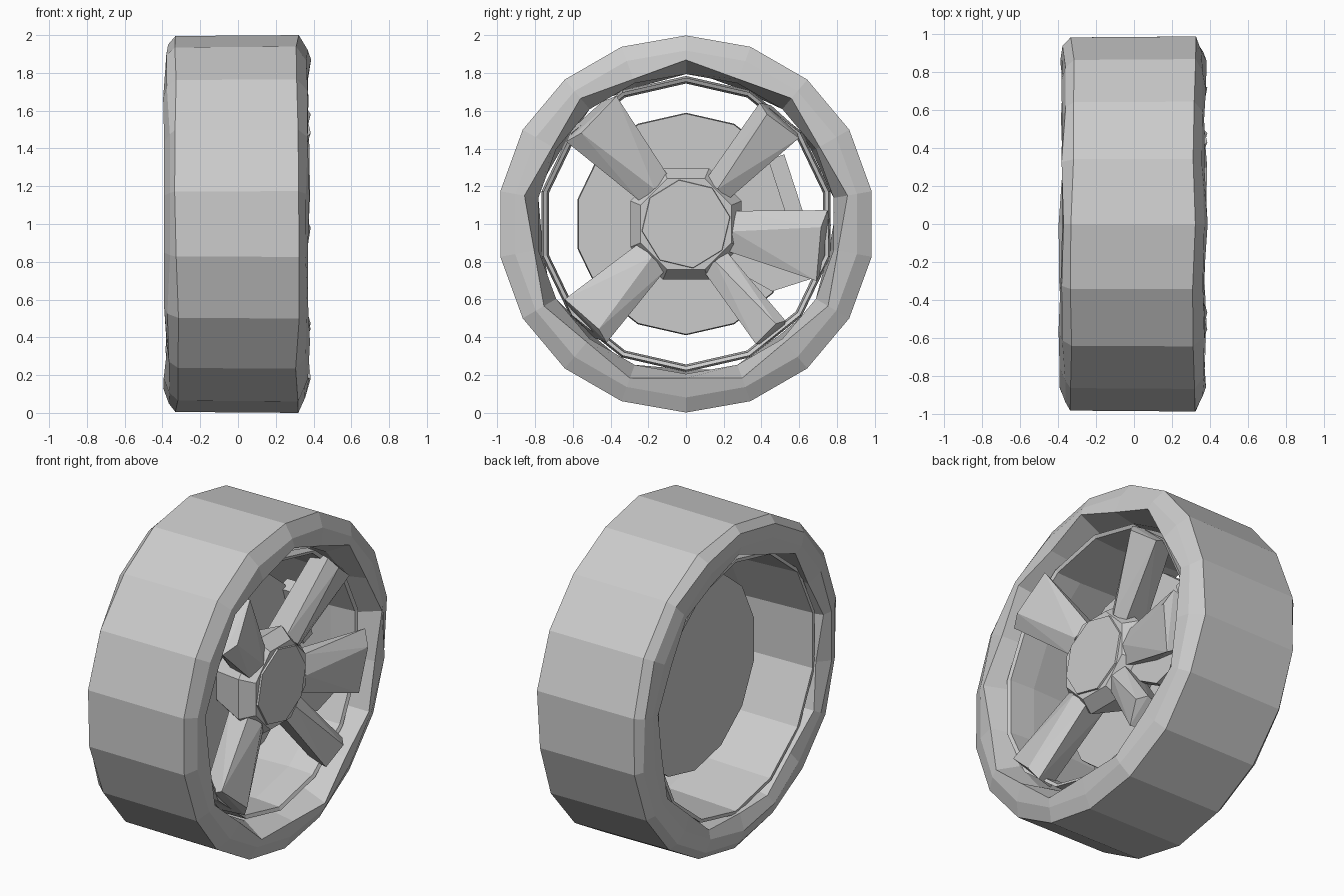
import bpy, bmesh, math, random
from mathutils import Vector

random.seed(4)
old = bpy.data.objects.get("Cube")
if old:
    bpy.data.objects.remove(old, do_unlink=True)

GREY = (0.6, 0.6, 0.6, 1.0)
mat = bpy.data.materials.new("plain grey")
mat.use_nodes = True
mat.diffuse_color = GREY
bsdf = next(n for n in mat.node_tree.nodes if n.type == 'BSDF_PRINCIPLED')
bsdf.inputs["Base Color"].default_value = GREY


def finish(bm, name):
    bmesh.ops.recalc_face_normals(bm, faces=bm.faces[:])
    mesh = bpy.data.meshes.new(name)
    bm.to_mesh(mesh)
    bm.free()
    mesh.materials.append(mat)
    obj = bpy.data.objects.new(name, mesh)
    bpy.context.scene.collection.objects.link(obj)
    return obj


def polar(x, r, angle, side=0.0):
    """Point at a radius and angle around the axle, shifted sideways."""
    c, s = math.cos(angle), math.sin(angle)
    return Vector((x, r * c - side * s, 1 + r * s + side * c))


def lathe(name, profile, n, ring=True, jitter=0.0, turn=0.0):
    """Revolve (x, radius, halved) points; halved rings have half the corners."""
    bm = bmesh.new()
    loops = []
    for x, r, halved in profile:
        loop = []
        for i in range(n):
            radius = r * math.cos(math.tau / n) if halved and i % 2 else r
            angle = math.pi / 2 + math.tau * (i + turn) / n
            loop.append(bm.verts.new(
                polar(x + random.uniform(-jitter, jitter), radius, angle)))
        loops.append(loop)
    pairs = list(zip(loops, loops[1:]))
    if ring:
        pairs.append((loops[-1], loops[0]))
    else:
        bm.faces.new(loops[0])
        bm.faces.new(loops[-1])
    for a, b in pairs:
        for i in range(n):
            j = (i + 1) % n
            bm.faces.new((a[i], a[j], b[j], b[i]))
    return finish(bm, name)


def hull(name, points):
    bm = bmesh.new()
    verts = [bm.verts.new(p) for p in points]
    bmesh.ops.convex_hull(bm, input=verts)
    loose = [v for v in bm.verts if not v.link_faces]
    bmesh.ops.delete(bm, geom=loose, context='VERTS')
    return finish(bm, name)


# Tyre with chamfered shoulders and a coarse inner opening
lathe("tyre", [(-0.325, 0.995, False), (0.315, 1.0, False),
               (0.36, 0.92, False), (0.375, 0.87, True),
               (0.25, 0.795, False), (-0.25, 0.795, False),
               (-0.365, 0.82, True), (-0.385, 0.87, False),
               (-0.37, 0.95, False)], 18, jitter=0.012)

# Thin barrel of the rim, open at both ends
lathe("rim_barrel", [(0.29, 0.775, False), (-0.34, 0.785, False),
                     (-0.34, 0.765, False), (0.12, 0.745, False),
                     (0.28, 0.755, False)], 14)

# Brake disc and hub
lathe("brake_disc", [(-0.06, 0.59, False), (0.0, 0.585, False)], 14, ring=False)
lathe("hub", [(-0.02, 0.22, False), (0.21, 0.32, False),
              (0.29, 0.26, False)], 8, ring=False, turn=0.5)
lathe("hub_cap", [(0.28, 0.24, False), (0.3, 0.235, False)], 8, ring=False,
      turn=0.2)

# Spokes leaning out to the tyre face: angle, half width at hub and tip, tip radius
SPOKES = {
    "spoke_upper_back": (48, 0.08, 0.14, 0.77),
    "spoke_upper_front": (132, 0.1, 0.18, 0.78),
    "spoke_lower_front": (224, 0.1, 0.16, 0.77),
    "spoke_lower_back": (-52, 0.08, 0.1, 0.76),
    "spoke_wide_back": (-9, 0.11, 0.19, 0.76),
}
for name, (degrees, hub_w, tip_w, tip_r) in SPOKES.items():
    a = math.radians(degrees)
    points = [polar(0.29, 0.25, a),
              polar(0.385, tip_r - 0.05, a, tip_w * 0.5)]
    for side in (-1, 1):
        points += [polar(0.25, 0.25, a, side * hub_w),
                   polar(0.1, 0.25, a, side * hub_w * 0.7),
                   polar(0.34, tip_r - 0.03, a, side * tip_w),
                   polar(0.2, tip_r, a, side * tip_w * 0.6)]
    hull(name, points)

# Web joining the two back spokes
hull("spoke_web", [polar(x, r, math.radians(d))
                   for x in (0.16, 0.22)
                   for r, d in ((0.25, -10), (0.25, -50),
                                (0.75, -22), (0.58, -38))])

# Brake caliper at the back edge of the disc
hull("caliper", [polar(x, r, math.radians(18), side)
                 for x in (-0.03, 0.06) for r in (0.52, 0.61)
                 for side in (-0.19, 0.19)])
